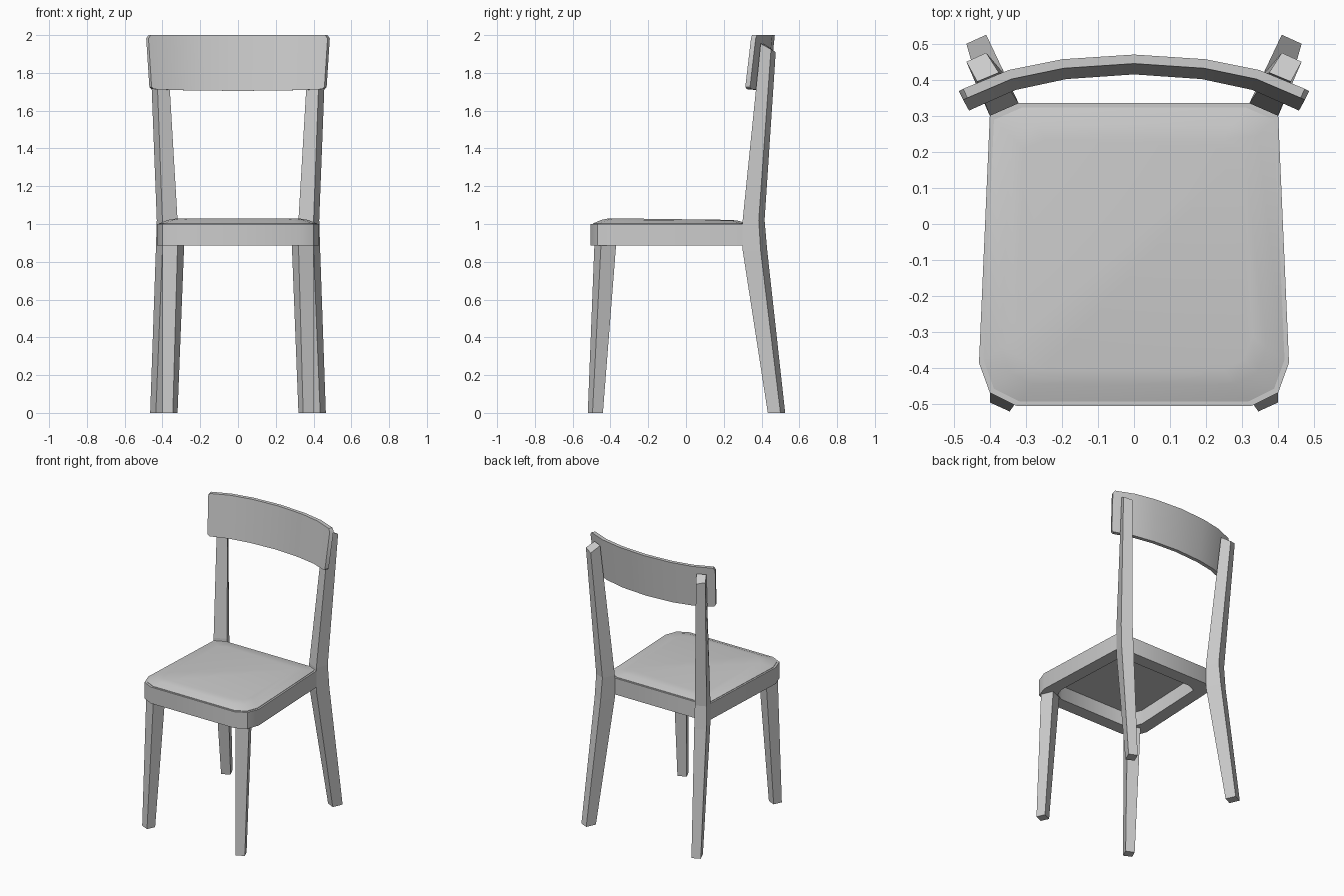
import bpy, bmesh, math

if "Cube" in bpy.data.objects:
    bpy.data.objects.remove(bpy.data.objects["Cube"])


def loft(name, rings, mirror=False, smooth=False):
    """Skin equal-length rings of points and cap both ends."""
    bm = bmesh.new()
    rows = [[bm.verts.new(p) for p in ring] for ring in rings]
    n = len(rows[0])
    for a, b in zip(rows, rows[1:]):
        for i in range(n):
            j = (i + 1) % n
            bm.faces.new((a[i], a[j], b[j], b[i]))
    bm.faces.new(rows[0])
    bm.faces.new(rows[-1])
    bmesh.ops.recalc_face_normals(bm, faces=bm.faces)
    mesh = bpy.data.meshes.new(name)
    bm.to_mesh(mesh)
    bm.free()
    ob = bpy.data.objects.new(name, mesh)
    bpy.context.collection.objects.link(ob)
    if mirror:
        ob.modifiers.new("mirror", 'MIRROR')
    if smooth:
        bpy.ops.object.select_all(action='DESELECT')
        ob.select_set(True)
        bpy.context.view_layer.objects.active = ob
        bpy.ops.object.shade_smooth_by_angle(angle=math.radians(40))
    return ob


# Seat outline: tapered to the back, rounded front corners
half = [(0.325, -0.505), (0.40, -0.468), (0.43, -0.385), (0.40, 0.30), (0.32, 0.335)]
outline = half + [(-x, y) for x, y in reversed(half)]
MID_Y = -0.085


def seat_ring(inset, z, slope=0.0):
    s = 1 - inset / 0.42
    return [(x * s, MID_Y + (y - MID_Y) * s, z - slope * (y - MID_Y)) for x, y in outline]


# Seat frame with a hollow underside
loft("seat_frame", [seat_ring(0.09, 0.985), seat_ring(0.09, 0.885),
                    seat_ring(0, 0.885), seat_ring(0, 1.0)], smooth=True)

# Slightly domed seat pad
loft("seat_pad", [seat_ring(0.012, 0.995), seat_ring(0.012, 1.003),
                  seat_ring(0.06, 1.02, 0.006), seat_ring(0.10, 1.026, 0.01)], smooth=True)

# Front legs: square, turned to the corner, tapering downward
loft("front_legs", [
    [(0.345, -0.52, 0), (0.40, -0.495, 0), (0.375, -0.44, 0), (0.32, -0.465, 0)],
    [(0.32, -0.485, 0.89), (0.40, -0.45, 0.89), (0.365, -0.37, 0.89), (0.285, -0.405, 0.89)],
], mirror=True)

# Back legs: bent at seat height and continuing up as the back posts
loft("back_legs", [
    [(0.38, 0.46, 0), (0.435, 0.433, 0), (0.465, 0.50, 0), (0.41, 0.525, 0)],
    [(0.32, 0.335, 0.86), (0.40, 0.30, 0.86), (0.435, 0.395, 0.86), (0.365, 0.43, 0.86)],
    [(0.32, 0.335, 1.02), (0.40, 0.30, 1.02), (0.43, 0.385, 1.02), (0.36, 0.416, 1.02)],
    [(0.375, 0.42, 1.95), (0.435, 0.395, 1.955), (0.465, 0.45, 1.925), (0.41, 0.475, 1.91)],
], mirror=True)

# Curved, tilted backrest: x, front y at the top, bottom z, top z, thickness direction in x
stations = [(0, 0.445, 1.705, 2.0, 0), (0.195, 0.432, 1.706, 2.0, 0.004),
            (0.34, 0.402, 1.709, 2.0, 0.008), (0.462, 0.350, 1.714, 2.0, 0.012),
            (0.474, 0.344, 1.726, 1.982, 0.012)]
stations = [(-x, y, b, t, -d) for x, y, b, t, d in reversed(stations[1:])] + stations
TH = 0.025
rings = []
for x, y, b, t, d in stations:
    xb, yb = x * 0.965, y - 0.03
    rings.append([(xb, yb, b), (x, y, t), (x + d, y + TH, t), (xb + d, yb + TH, b)])
loft("backrest", rings, smooth=True)
